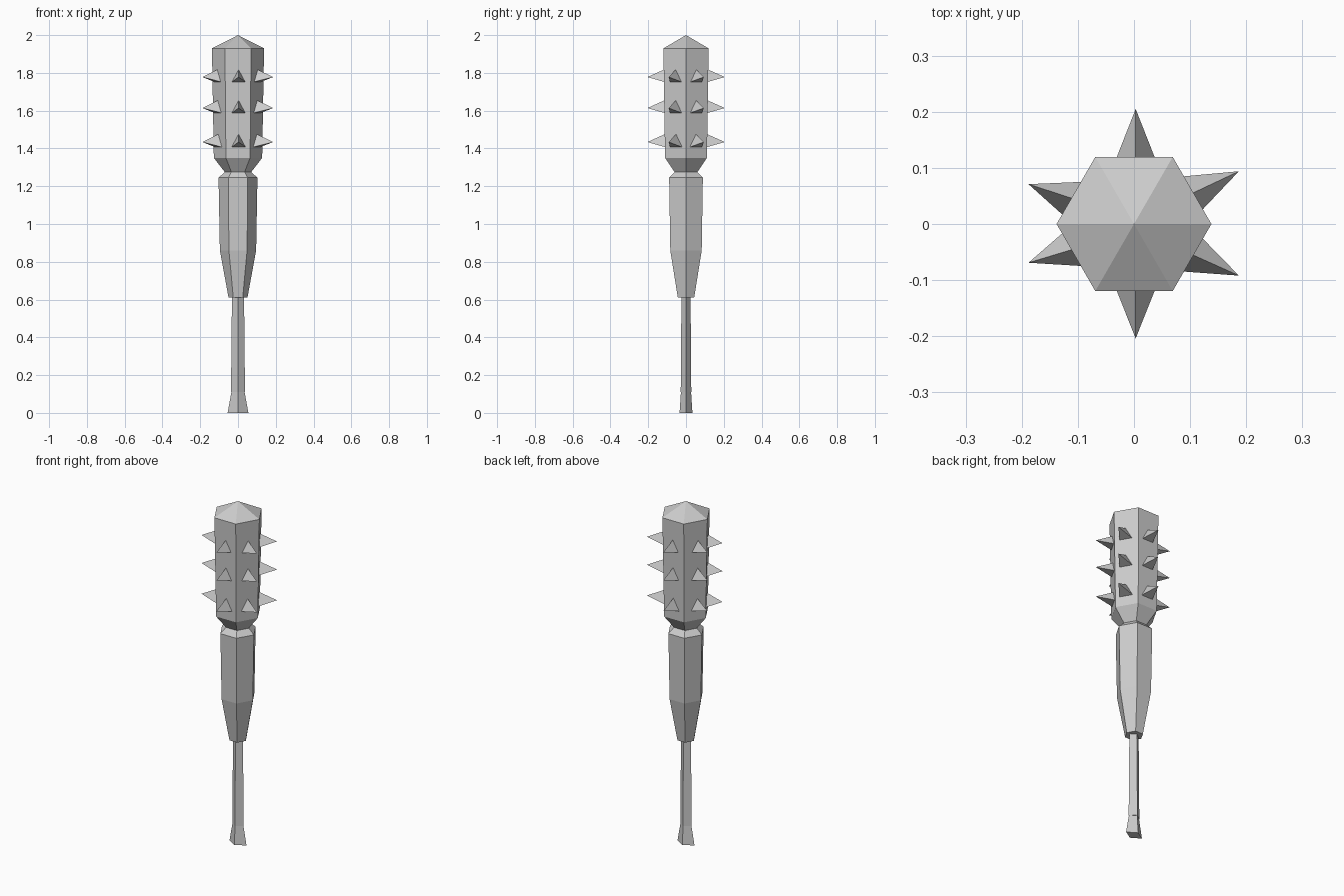
import bpy, bmesh
from math import cos, sin, pi, radians
from mathutils import Vector

cube = bpy.data.objects.get("Cube")
if cube:
    bpy.data.objects.remove(cube, do_unlink=True)

grey = bpy.data.materials.new("grey metal")
grey.use_nodes = True
colour = (0.6, 0.6, 0.6, 1)
grey.diffuse_color = colour
grey.node_tree.nodes["Principled BSDF"].inputs["Base Color"].default_value = colour


def finish(name, bm):
    bmesh.ops.recalc_face_normals(bm, faces=bm.faces[:])
    mesh = bpy.data.meshes.new(name)
    bm.to_mesh(mesh)
    bm.free()
    mesh.materials.append(grey)
    obj = bpy.data.objects.new(name, mesh)
    bpy.context.collection.objects.link(obj)


def loft(name, sides, rings, apex=None):
    """Stack rings of (z, x radius, y radius), capped flat or with a point."""
    bm = bmesh.new()
    loops = []
    for z, rx, ry in rings:
        angles = [2 * pi * i / sides for i in range(sides)]
        loops.append([bm.verts.new((rx * cos(a), ry * sin(a), z)) for a in angles])
    for low, high in zip(loops, loops[1:]):
        for i in range(sides):
            j = (i + 1) % sides
            bm.faces.new((low[i], low[j], high[j], high[i]))
    bm.faces.new(loops[0][::-1])
    if apex:
        tip = bm.verts.new((0, 0, apex))
        for i in range(sides):
            bm.faces.new((loops[-1][i], loops[-1][(i + 1) % sides], tip))
    else:
        bm.faces.new(loops[-1])
    finish(name, bm)


def even(*rings):
    return [(z, r, r) for z, r in rings]


# Shaft: flared pommel, diamond handle, tapered grip and spiked head
loft("pommel", 4, [(0, 0.055, 0.034), (0.11, 0.035, 0.027)])
loft("handle", 4, [(0.11, 0.037, 0.028), (0.62, 0.032, 0.024)])
loft("grip", 6, even((0.61, 0.05), (0.86, 0.096), (1.245, 0.103), (1.275, 0.07)))
loft("head", 6, even((1.275, 0.07), (1.35, 0.128), (1.93, 0.138)), apex=2.0)


def spike(name, direction, z, shift, tip_xy):
    """Three-sided spike standing on one flat of the head."""
    a = radians(direction)
    out, side = Vector((cos(a), sin(a), 0)), Vector((-sin(a), cos(a), 0))
    centre = out * 0.111 + side * shift + Vector((0, 0, z))
    bm = bmesh.new()
    base = [bm.verts.new(centre + side * s + Vector((0, 0, h)))
            for s, h in ((-0.037, -0.027), (0.037, -0.027), (0, 0.042))]
    tip = bm.verts.new((*tip_xy, z))
    bm.faces.new(base)
    for i in range(3):
        bm.faces.new((base[i], base[(i + 1) % 3], tip))
    finish(name, bm)


# Three rows of six spikes, one per flat
flats = [("left_rear", 30, -0.004, (0.187, 0.094)), ("rear", 90, -0.003, (0.003, 0.205)),
         ("right_rear", 150, 0.014, (-0.188, 0.071)), ("right_front", 210, -0.014, (-0.188, -0.069)),
         ("front", 270, 0.003, (0.003, -0.204)), ("left_front", 330, 0.004, (0.187, -0.092))]
for row, z in (("lower", 1.434), ("middle", 1.614), ("upper", 1.778)):
    for place, direction, shift, tip in flats:
        spike(f"{row}_{place}_spike", direction, z, shift, tip)
